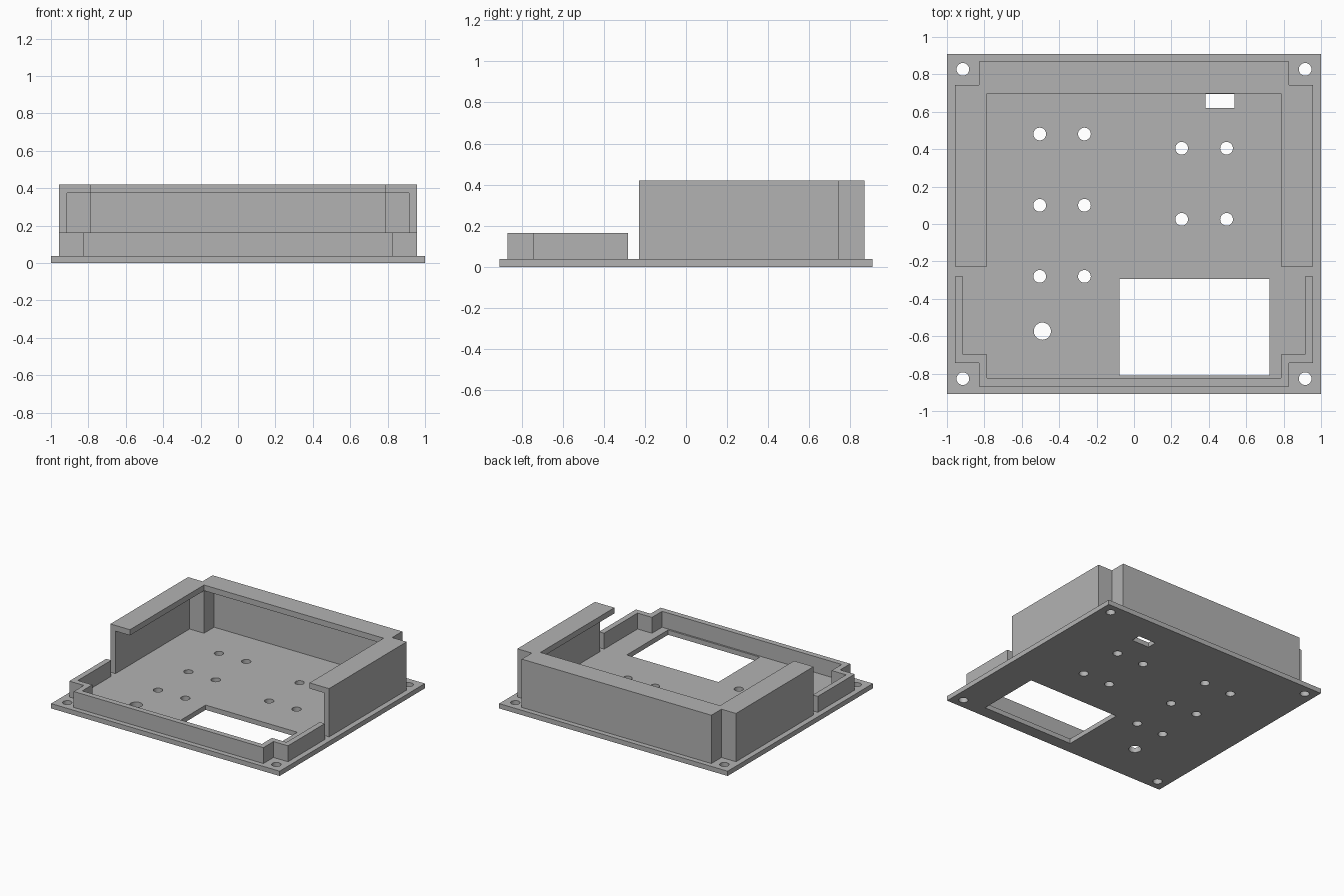
import bpy
import bmesh
from math import sin, cos, tau, radians

if "Cube" in bpy.data.objects:
    bpy.data.objects.remove(bpy.data.objects["Cube"], do_unlink=True)

grey = bpy.data.materials.new("plain_grey")
grey.use_nodes = True
colour = (0.45, 0.45, 0.45, 1)
grey.diffuse_color = colour
grey.node_tree.nodes["Principled BSDF"].inputs["Base Color"].default_value = colour


def prism(name, loops, z0, z1):
    """Extrude an outline (first loop) with holes (other loops) between two heights."""
    curve = bpy.data.curves.new(name + "_outline", "CURVE")
    curve.dimensions = "2D"
    curve.fill_mode = "BOTH"
    curve.extrude = (z1 - z0) / 2
    for loop in loops:
        spline = curve.splines.new("POLY")
        spline.points.add(len(loop) - 1)
        for point, (x, y) in zip(spline.points, loop):
            point.co = (x, y, 0, 1)
        spline.use_cyclic_u = True
    helper = bpy.data.objects.new(name + "_outline", curve)
    bpy.context.collection.objects.link(helper)
    bpy.context.view_layer.update()
    evaluated = helper.evaluated_get(bpy.context.evaluated_depsgraph_get())
    mesh = bpy.data.meshes.new_from_object(evaluated)
    bpy.data.objects.remove(helper, do_unlink=True)

    bm = bmesh.new()
    bm.from_mesh(mesh)
    bmesh.ops.remove_doubles(bm, verts=bm.verts, dist=0.0001)
    bmesh.ops.translate(bm, verts=bm.verts, vec=(0, 0, (z0 + z1) / 2))
    bmesh.ops.recalc_face_normals(bm, faces=bm.faces)
    bm.to_mesh(mesh)
    bm.free()
    mesh.name = name
    mesh.materials.clear()
    mesh.materials.append(grey)
    part = bpy.data.objects.new(name, mesh)
    bpy.context.collection.objects.link(part)
    bpy.ops.object.select_all(action="DESELECT")
    part.select_set(True)
    bpy.context.view_layer.objects.active = part
    bpy.ops.object.shade_smooth_by_angle(angle=radians(30))
    return part


def rect(x0, x1, y0, y1):
    return [(x0, y0), (x1, y0), (x1, y1), (x0, y1)]


def circle(x, y, r, sides=32):
    return [(x + r * cos(tau * i / sides), y + r * sin(tau * i / sides))
            for i in range(sides)]


def band(outer, inner):
    """Closed U shape from the +x halves of its outer and inner paths."""
    def flip(path):
        return [(-x, y) for x, y in path]
    return outer + flip(outer)[::-1] + flip(inner) + inner[::-1]


def stepped(x_side, x_step, y_step, y_end, y_open, side):
    """Half path running along a side wall and around the corner notch."""
    return [(x_side, y_open), (x_side, side * y_step),
            (x_step, side * y_step), (x_step, side * y_end)]


BASE, LOW, LIP, TOP = 0.038, 0.164, 0.375, 0.42
BACK_OPEN, FRONT_OPEN = -0.228, -0.281

# Base plate with screw holes, cable hole, slot and window
holes = [circle(sx * 0.915, sy * 0.827, 0.034) for sx in (-1, 1) for sy in (-1, 1)]
holes += [circle(x, y, 0.034) for x in (-0.504, -0.265) for y in (0.481, 0.1, -0.28)]
holes += [circle(x, y, 0.034) for x in (0.255, 0.495) for y in (0.405, 0.025)]
holes.append(circle(-0.49, -0.573, 0.046))
holes.append(rect(0.383, 0.536, 0.619, 0.696))
holes.append(rect(-0.078, 0.724, -0.81, -0.293))
prism("base_plate", [rect(-1, 1, -0.908, 0.908)] + holes, 0, BASE)

# Tall back wall and low front wall, both notched at the corners
for name, side, y_open, height in (("back_wall", 1, BACK_OPEN, LIP),
                                   ("front_wall", -1, FRONT_OPEN, LOW)):
    outer = stepped(0.957, 0.83, 0.742, 0.868, y_open, side)
    inner = stepped(0.913, 0.786, 0.698, 0.824, y_open, side)
    prism(name, [band(outer, inner)], BASE, height)

# Flat lip reaching inwards over the back wall
lip_outer = stepped(0.957, 0.83, 0.742, 0.868, BACK_OPEN, 1)
lip_inner = [(0.786, BACK_OPEN), (0.786, 0.698)]
prism("top_lip", [band(lip_outer, lip_inner)], LIP, TOP)
